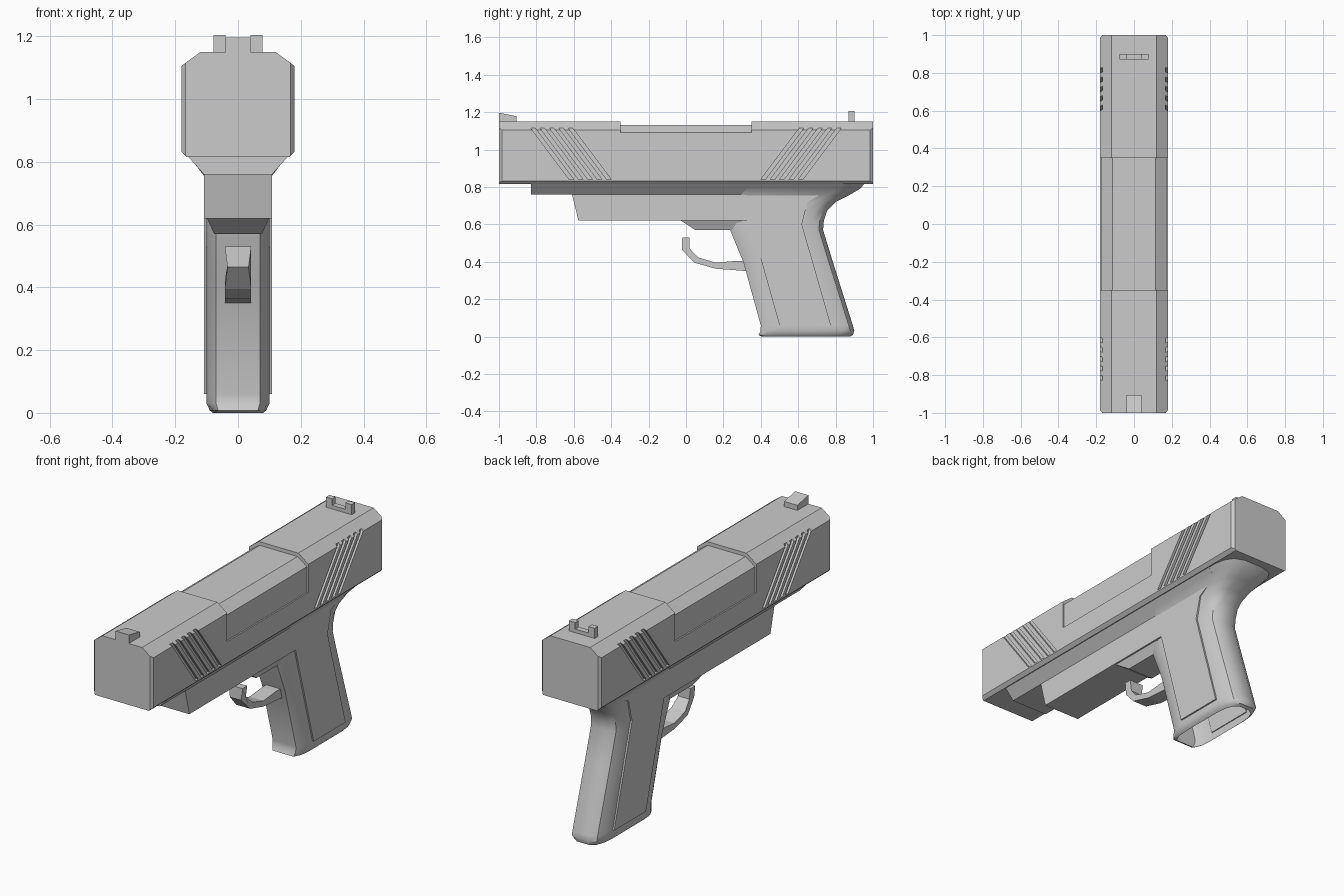
import bpy, bmesh, math

if "Cube" in bpy.data.objects:
    bpy.data.objects.remove(bpy.data.objects["Cube"])


def make(name, bm, smooth=False):
    bmesh.ops.recalc_face_normals(bm, faces=bm.faces[:])
    me = bpy.data.meshes.new(name)
    bm.to_mesh(me)
    bm.free()
    ob = bpy.data.objects.new(name, me)
    bpy.context.collection.objects.link(ob)
    if smooth:
        bpy.ops.object.select_all(action='DESELECT')
        ob.select_set(True)
        bpy.context.view_layer.objects.active = ob
        bpy.ops.object.shade_smooth_by_angle(angle=math.radians(35))
    return ob


def loft(bm, rings, cap_start=True, cap_end=True):
    vs = [[bm.verts.new(p) for p in r] for r in rings]
    n = len(vs[0])
    for a, b in zip(vs, vs[1:]):
        for i in range(n):
            j = (i + 1) % n
            bm.faces.new((a[i], a[j], b[j], b[i]))
    if cap_start:
        bm.faces.new(vs[0])
    if cap_end:
        bm.faces.new(vs[-1][::-1])
    return vs


def side_prism(bm, pts, x0, x1):
    # side outline (y, z) extruded across x
    return loft(bm, [[(x, y, z) for y, z in pts] for x in (x0, x1)])


def mirrored(half):
    return half + [(-x, z) for x, z in reversed(half) if abs(x) > 1e-6]


def cut(ob, cutter):
    cutter.hide_render = True
    m = ob.modifiers.new("cut", 'BOOLEAN')
    m.operation = 'DIFFERENCE'
    m.solver = 'EXACT'
    m.object = cutter
    bpy.context.view_layer.objects.active = ob
    bpy.ops.object.modifier_apply(modifier=m.name)
    bpy.data.objects.remove(cutter)


# slide with chamfered section and tapered ends
bm = bmesh.new()
rings = []
for y, s, zt, zb in ((-1, .168, 1.115, .822), (-.985, .18, 1.105, .832),
                     (.985, .18, 1.105, .832), (1, .168, 1.115, .822)):
    sec = mirrored([(.12, 1.15), (s, zt), (s, zb), (.162, .815)])
    rings.append([(x, y, z) for x, z in sec])
loft(bm, rings)
slide = make("slide", bm)

# shallow recess wrapped over the middle of the slide
bm = bmesh.new()
u = mirrored([(.115, 1.13), (.172, 1.09), (.172, .95), (.3, .95), (.3, 1.3)])
loft(bm, [[(x, y, z) for x, z in u] for y in (-.35, .35)])
cut(slide, make("recess_cutter", bm))

# slanted grip grooves, front and rear, both sides
bm = bmesh.new()
for e in (-1, 1):
    for i in range(5):
        c = .40 + i * .05
        pts = [(e * c, .84), (e * (c + .024), .84),
               (e * (c + .234), 1.12), (e * (c + .21), 1.12)]
        for s in (-1, 1):
            side_prism(bm, pts, s * .167, s * .3)
cut(slide, make("groove_cutter", bm))

# sights
bm = bmesh.new()
side_prism(bm, [(-1, 1.14), (-1, 1.197), (-.905, 1.178), (-.905, 1.14)], -.04, .04)
make("front_sight", bm)
bm = bmesh.new()
notch = mirrored([(.04, 1.17), (.04, 1.205), (.078, 1.205), (.078, 1.14)])
loft(bm, [[(x, y, z) for x, z in notch] for y in (.87, .9)])
make("rear_sight", bm)

# flared rail under the slide
bm = bmesh.new()
rail = mirrored([(.16, .818), (.108, .76)])
loft(bm, [[(x, y, z) for x, z in rail] for y in (-.83, .78)])
make("frame_rail", bm)

# lower frame
bm = bmesh.new()
side_prism(bm, [(-.612, .77), (-.575, .62), (.45, .62), (.62, .62),
                (.65, .72), (.73, .77)], -.108, .108)
make("lower_frame", bm)

# tapered block above the trigger opening
bm = bmesh.new()
side_prism(bm, [(-.03, .622), (.05, .57), (.3, .57), (.3, .622)], -.1, .1)
for v in bm.verts:
    if v.co.z < .6:
        v.co.x *= .76
make("frame_underside", bm)

# hollow grip lofted upward to the rear tang: z, front y, rear y, half width
bm = bmesh.new()
rings = []
for z, f, r, w in ((0, .405, .875, .08), (.008, .388, .892, .09), (.03, .398, .90, .1),
                   (.06, .40, .892, .1), (.4, .306, .785, .1), (.57, .236, .733, .1),
                   (.62, .225, .737, .1), (.675, .225, .755, .1), (.72, .225, .80, .102),
                   (.755, .225, .87, .108), (.79, .225, .93, .135), (.818, .225, .955, .158)):
    half = [(.7 * w, f), (.93 * w, f + .04), (w, f + .1), (w, r - .12),
            (.93 * w, r - .065), (.75 * w, r - .022), (.4 * w, r)]
    rings.append([(x, y, z) for x, y in mirrored(half)])
loft(bm, rings, cap_start=False)
make("grip", bm, smooth=True)

# raised grip side panels
for s, n in ((1, "right"), (-1, "left")):
    bm = bmesh.new()
    side_prism(bm, [(.34, .63), (.5, .06), (.775, .06), (.62, .6),
                    (.65, .72), (.73, .765), (.34, .765)], s * .095, s * .108)
    make("grip_panel_" + n, bm)

# hooked guard strip
bm = bmesh.new()
side_prism(bm, [(-.02, .53), (-.022, .465), (.045, .395), (.16, .363), (.33, .35),
                (.33, .405), (.27, .405), (.16, .395), (.065, .423), (.02, .47),
                (.02, .53)], -.042, .042)
for v in bm.verts:
    if .45 < v.co.z < .5:
        v.co.x *= .8
make("trigger_guard", bm)
